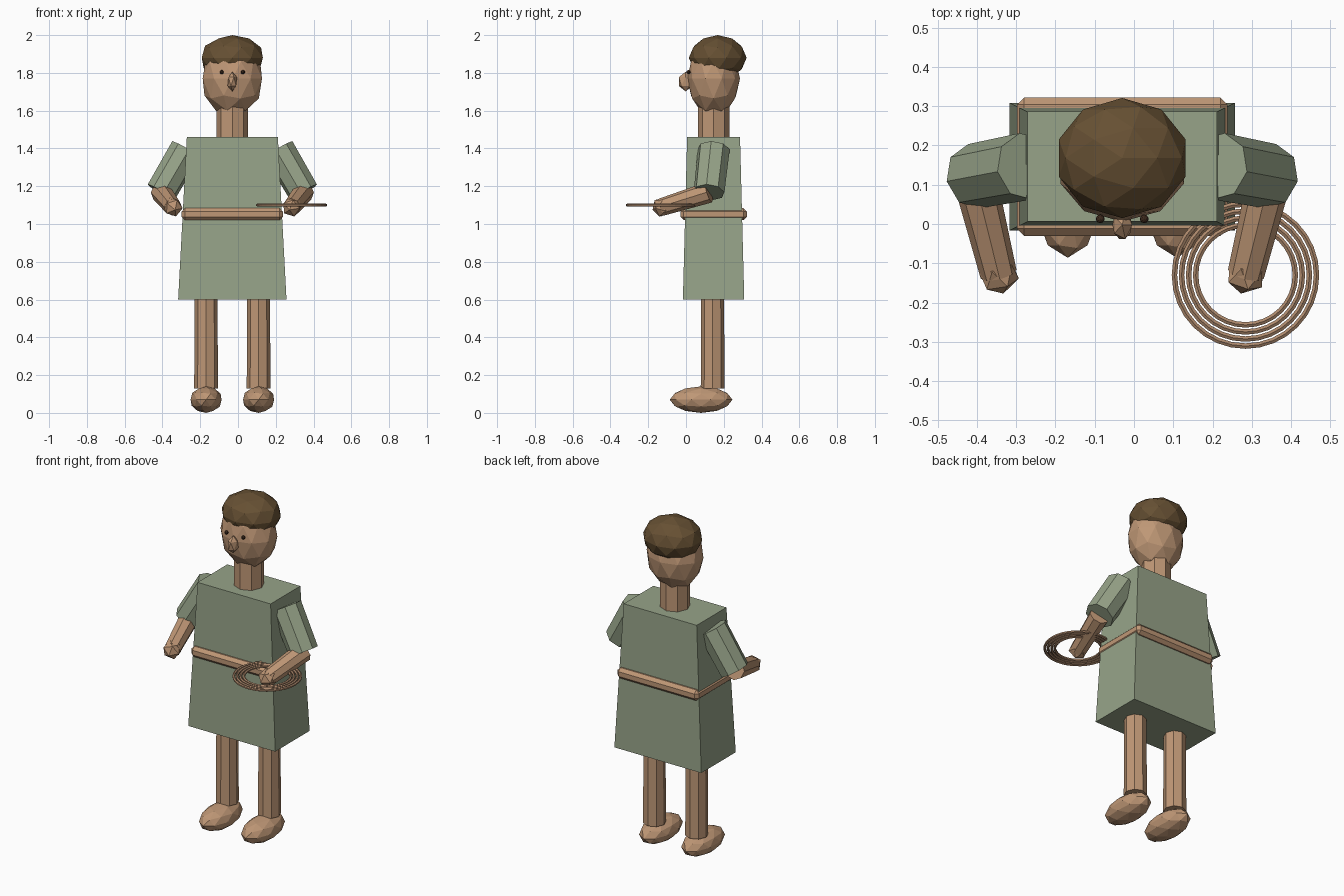
import bpy
import bmesh
from math import pi
from mathutils import Vector, Matrix

cube = bpy.data.objects.get("Cube")
if cube:
    bpy.data.objects.remove(cube, do_unlink=True)

CX, CY = -0.03, 0.146  # centre line of the body


def material(name, rgb):
    mat = bpy.data.materials.new(name)
    mat.use_nodes = True
    mat.diffuse_color = (*rgb, 1)
    mat.node_tree.nodes["Principled BSDF"].inputs["Base Color"].default_value = (*rgb, 1)
    return mat


skin = material("warm skin", (0.52, 0.31, 0.18))
cloth = material("sage cloth", (0.31, 0.37, 0.25))
hair_brown = material("dark hair", (0.133, 0.08, 0.033))
eye_brown = material("eye brown", (0.045, 0.022, 0.012))
rope_brown = material("rope brown", (0.42, 0.25, 0.15))


def finish(bm, name, mat):
    bmesh.ops.recalc_face_normals(bm, faces=bm.faces)
    mesh = bpy.data.meshes.new(name)
    bm.to_mesh(mesh)
    bm.free()
    mesh.materials.append(mat)
    obj = bpy.data.objects.new(name, mesh)
    bpy.context.scene.collection.objects.link(obj)
    return obj


def limb(name, start, end, r1, r2, mat, sides=8):
    """Faceted, tapered cylinder between two points."""
    a, b = Vector(start), Vector(end)
    axis = b - a
    turn = axis.to_track_quat('Z', 'Y').to_matrix().to_4x4()
    bm = bmesh.new()
    bmesh.ops.create_cone(bm, cap_ends=True, segments=sides, radius1=r1, radius2=r2,
                          depth=axis.length, matrix=Matrix.Translation((a + b) / 2) @ turn)
    return finish(bm, name, mat)


def ball(name, centre, radii, mat, detail=2, aim=None):
    """Faceted ellipsoid, optionally with its pole along a direction."""
    bm = bmesh.new()
    turn = aim.to_track_quat('Z', 'Y').to_matrix().to_4x4() if aim else Matrix()
    bmesh.ops.create_icosphere(bm, subdivisions=detail, radius=1,
                               matrix=Matrix.Translation(centre) @ turn @ Matrix.Diagonal((*radii, 1)))
    return finish(bm, name, mat)


def box(name, centre, size, mat, flare=(1, 1), bevel=0):
    """Box whose lower face is widened by flare."""
    bm = bmesh.new()
    bmesh.ops.create_cube(bm, size=1)
    for v in bm.verts:
        if v.co.z < 0:
            v.co.x *= flare[0]
            v.co.y *= flare[1]
    bmesh.ops.transform(bm, matrix=Matrix.Translation(centre) @ Matrix.Diagonal((*size, 1)),
                        verts=bm.verts)
    if bevel:
        bmesh.ops.bevel(bm, geom=bm.edges[:], offset=bevel, segments=1, affect='EDGES')
    return finish(bm, name, mat)


# Robe and belt
box("robe", (CX, CY, 1.03), (0.482, 0.28, 0.86), cloth, flare=(1.19, 1.16))
box("belt", (CX, CY, 1.052), (0.536, 0.352, 0.064), skin, bevel=0.018)

# Neck, head and hair
limb("neck", (CX, CY, 1.42), (CX, CY, 1.64), 0.083, 0.083, skin)
ball("head", (CX, CY, 1.77), (0.165, 0.14, 0.2), skin)
ball("hair", (CX, 0.168, 1.88), (0.17, 0.153, 0.12), hair_brown)
ball("nose", (CX, -0.002, 1.754), (0.028, 0.042, 0.052), skin, detail=1)

# Paired parts
for label, s in (("left", 1), ("right", -1)):
    ball(label + "_eye", (CX + s * 0.056, 0.013, 1.804), (0.011,) * 3, eye_brown)

    leg_x = CX + s * 0.139
    limb(label + "_leg", (leg_x, 0.141, 0.13), (leg_x, 0.141, 0.7), 0.063, 0.06, skin)
    ball(label + "_foot", (leg_x, 0.08, 0.07), (0.086, 0.166, 0.07), skin)

    shoulder = Vector((CX + s * 0.245, 0.147, 1.395))
    elbow = Vector((CX + s * 0.377, 0.122, 1.168))
    hand = Vector((CX + s * 0.315, -0.128, 1.09))
    limb(label + "_sleeve", shoulder, elbow, 0.086, 0.083, cloth)
    limb(label + "_forearm", elbow, hand, 0.056, 0.047, skin)
    ball(label + "_hand", hand, (0.053,) * 3, skin, detail=1, aim=hand - elbow)


def ring(name, centre, major, minor, mat, steps=32, sides=6):
    """Torus made by spinning a small circle around a vertical axis."""
    bm = bmesh.new()
    place = Matrix.Translation(Vector(centre) + Vector((major, 0, 0))) @ Matrix.Rotation(pi / 2, 4, 'X')
    bmesh.ops.create_circle(bm, segments=sides, radius=minor, matrix=place)
    bmesh.ops.spin(bm, geom=bm.edges[:], cent=centre, axis=(0, 0, 1), angle=2 * pi,
                   steps=steps, use_merge=True)
    bmesh.ops.remove_doubles(bm, verts=bm.verts, dist=0.0005)
    return finish(bm, name, mat)


# Coiled rope held in the left hand
for i in range(4):
    ring(f"rope_loop_{i + 1}", (0.284, -0.13, 1.1), 0.127 + i * 0.018, 0.008, rope_brown)
